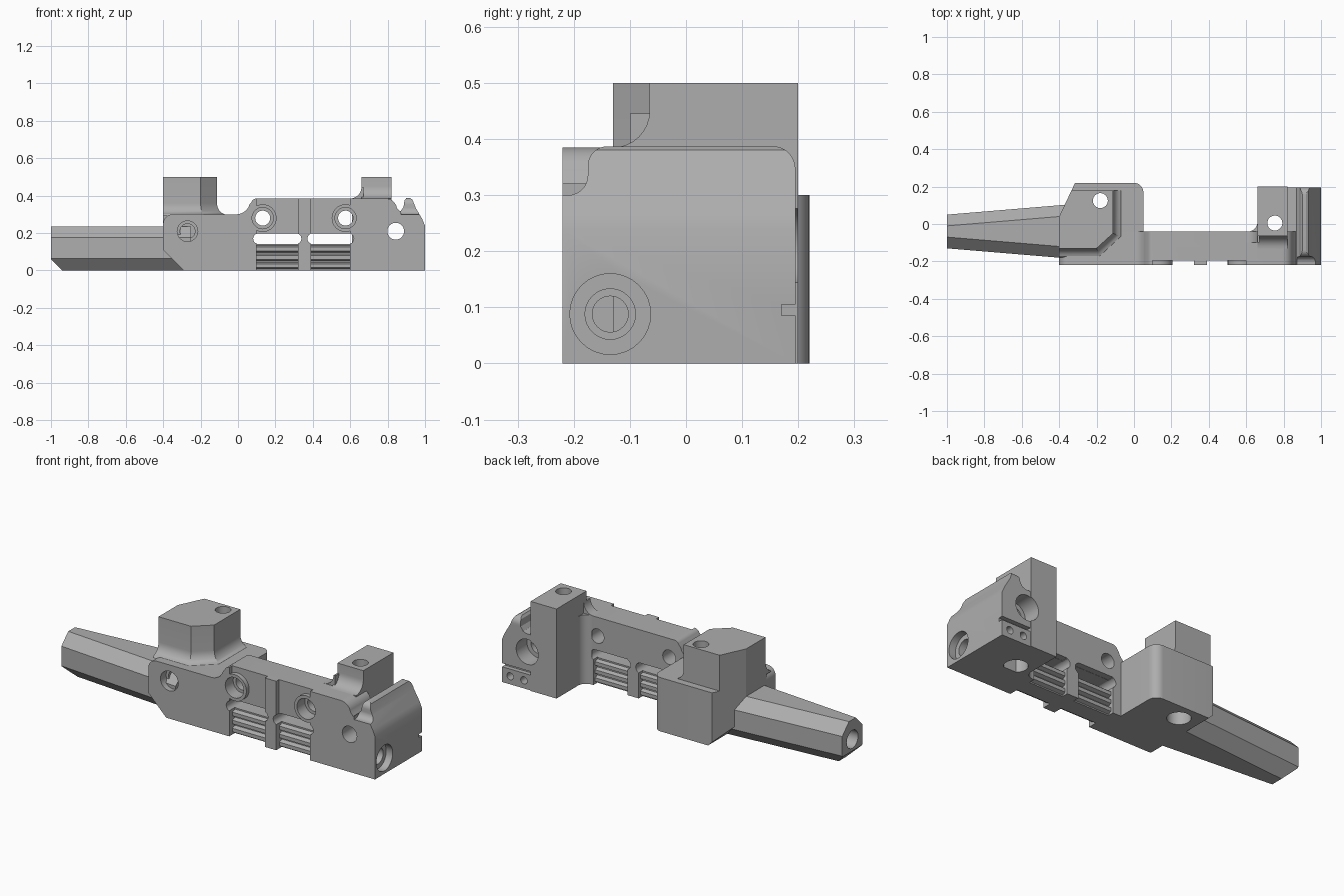
import bpy, bmesh, math

if "Cube" in bpy.data.objects:
    bpy.data.objects.remove(bpy.data.objects["Cube"])

grey = bpy.data.materials.new("plain_grey")
grey.use_nodes = True
colour = (0.42, 0.42, 0.42, 1)
grey.diffuse_color = colour
grey.node_tree.nodes["Principled BSDF"].inputs["Base Color"].default_value = colour


def loft(name, rings):
    """Closed solid through a stack of matching rings."""
    bm = bmesh.new()
    rows = [[bm.verts.new(p) for p in ring] for ring in rings]
    n = len(rows[0])
    for low, high in zip(rows, rows[1:]):
        for i in range(n):
            j = (i + 1) % n
            bm.faces.new((low[i], low[j], high[j], high[i]))
    bm.faces.new(rows[0])
    bm.faces.new(rows[-1])
    bmesh.ops.recalc_face_normals(bm, faces=bm.faces)
    mesh = bpy.data.meshes.new(name)
    bm.to_mesh(mesh)
    bm.free()
    mesh.materials.append(grey)
    ob = bpy.data.objects.new(name, mesh)
    bpy.context.collection.objects.link(ob)
    return ob


def prism(name, pts, axis, a, b):
    """Extrude a flat outline along an axis from a to b."""
    place = {"x": lambda p, t: (t, p[0], p[1]),
             "y": lambda p, t: (p[0], t, p[1]),
             "z": lambda p, t: (p[0], p[1], t)}[axis]
    return loft(name, [[place(p, t) for p in pts] for t in (a, b)])


def arc(cx, cy, r, start, end, steps=8):
    angles = [math.radians(start + (end - start) * i / steps) for i in range(steps + 1)]
    return [(cx + r * math.cos(t), cy + r * math.sin(t)) for t in angles]


def rod(name, axis, c, r, a, b):
    return prism(name, arc(c[0], c[1], r, 0, 348.75, 31), axis, a, b)


def box(name, x, y, z):
    return prism(name, [(x[0], z[0]), (x[1], z[0]), (x[1], z[1]), (x[0], z[1])], "y", *y)


def cut(cutter, *parts):
    """Subtract a cutter from each part, then discard it."""
    for part in parts:
        mod = part.modifiers.new("cut", "BOOLEAN")
        mod.operation = "DIFFERENCE"
        mod.solver = "EXACT"
        mod.object = cutter
        bpy.context.view_layer.objects.active = part
        bpy.ops.object.modifier_apply(modifier=mod.name)
    bpy.data.objects.remove(cutter)


# Front wall with stepped top
wall = prism("front_wall",
             [(-0.4, 0), (0.87, 0), (0.87, 0.31)]
             + arc(0.79, 0.325, 0.06, 10, 90)
             + arc(0.1, 0.355, 0.03, 90, 160, 5)
             + arc(-0.01, 0.375, 0.075, -15, -90)
             + arc(-0.35, 0.25, 0.05, 90, 180),
             "y", -0.22, -0.04)

# Rear body on the arm side
left_block = prism("rear_block",
                   [(-0.4, -0.14), (0.05, -0.14)] + arc(0, 0.17, 0.05, 0, 90)
                   + [(-0.315, 0.22), (-0.4, 0.04)], "z", 0, 0.3)

# Faceted tower flaring into the rear body
rings = []
for i in range(9):
    t = math.radians(90 * i / 8)
    o = 0.05 * (1 - math.sin(t))
    z = 0.29 if i == 0 else 0.3 + 0.06 * (1 - math.cos(t))
    rings.append((o, z))
rings.append((0, 0.5))
left_tower = loft("faceted_tower", [
    [(-0.4, -0.13 - o, z), (-0.2 + 0.4 * o, -0.13 - o, z), (-0.112 + o, -0.05 - 0.4 * o, z),
     (-0.112 + o, 0.18, z), (-0.334, 0.18, z), (-0.4, 0.04, z)] for o, z in rings])

# Tapered octagonal arm
def arm_ring(x):
    t = (x + 1) / 0.6
    front, back = -0.13 - 0.05 * t, 0.05 + 0.05 * t
    c = 0.06
    outline = [(front, 0.065), (front, 0.175), (front + c, 0.235), (back - c, 0.235),
               (back, 0.175), (back, 0.065), (back - c, 0), (front + c, 0)]
    return [(x, y, z) for y, z in outline]


arm = loft("tapered_arm", [arm_ring(-1), arm_ring(-0.25)])

# End block with raised rib
right_block = prism("end_block",
                    [(0.66, 0), (1, 0), (1, 0.24), (0.985, 0.275), (0.95, 0.335), (0.932, 0.38),
                     (0.92, 0.387), (0.9, 0.387), (0.89, 0.375), (0.885, 0.34), (0.87, 0.318),
                     (0.85, 0.31), (0.66, 0.31)], "y", -0.22, 0.195)

# Square tower with curved front foot
right_tower = prism("square_tower",
                    [(0.2, 0), (0.2, 0.5), (-0.065, 0.5)]
                    + arc(-0.13, 0.45, 0.065, 0, -90) + [(-0.13, 0)], "x", 0.66, 0.82)
prism("tower_side_fillet", [(0.67, 0.38)] + arc(0.6, 0.445, 0.06, -90, 0) + [(0.67, 0.445)],
      "y", -0.1, -0.04)
inner_fillet = prism("tower_inner_fillet",
                     [(0.67, -0.05)] + arc(0.61, 0.01, 0.05, -90, 0) + [(0.67, 0.01)],
                     "z", 0, 0.385)

# Rounded ends of the raised rib
cut(prism("rib_front_cutter", [(-0.3, 0.3), (-0.215, 0.3)] + arc(-0.21, 0.335, 0.035, -80, 0)
          + arc(-0.14, 0.352, 0.035, 180, 90) + [(-0.14, 0.6), (-0.3, 0.6)],
          "x", 0.872, 1.1), right_block)
cut(prism("rib_back_cutter", arc(0.155, 0.347, 0.04, 0, 90) + [(0.155, 0.6), (0.3, 0.6), (0.3, 0.347)],
          "x", 0.83, 1.1), right_block)

# Slanted undersides of the arm and its body
cut(prism("body_slant_cutter", [(-0.5, 0.21), (-0.5, -0.1), (-0.19, -0.1)], "y", -0.4, 0.4),
    wall, left_block)
cut(prism("tip_slant_cutter", [(-1.1, 0.16), (-1.1, -0.1), (-0.84, -0.1)], "y", -0.4, 0.4), arm)

# Wall bays with recesses, slots and ribs
for side, (x0, x1) in {"left": (0.1, 0.32), "right": (0.39, 0.6)}.items():
    cut(box("front_recess", (x0, x1), (-0.3, -0.195), (-0.1, 0.5)), wall)
    cut(box("lower_recess", (x0, x1), (-0.3, -0.17), (-0.1, 0.17)), wall)
    cut(box("back_recess", (x0, x1), (-0.075, 0.1), (-0.1, 0.2)), wall)
    slot = arc(x0 + 0.01, 0.17, 0.029, 90, 270) + arc(x1 - 0.01, 0.17, 0.029, -90, 90)
    cut(prism("slot_cutter", slot, "y", -0.4, 0.2), wall)
    for z in (0.025, 0.07, 0.115):
        for face, root, tip in (("front", -0.165, -0.193), ("back", -0.08, -0.055)):
            prism(f"{side}_{face}_rib",
                  [(root, z - 0.02), (tip, z - 0.01), (tip, z + 0.01), (root, z + 0.02)],
                  "x", x0, x1)

# Round bosses with counterbored through holes
for x in (0.132, 0.575):
    boss = rod("screw_boss", "y", (x, 0.28), 0.074, -0.22, -0.1)
    cut(rod("boss_hole", "y", (x, 0.28), 0.04, -0.4, 0.1), wall, boss)
    cut(rod("boss_counterbore", "y", (x, 0.28), 0.057, -0.4, -0.15), wall, boss)

# Front and back screw holes
cut(rod("blind_hole", "y", (-0.27, 0.21), 0.055, -0.4, -0.17), wall, left_block)
cut(rod("blind_core", "y", (-0.27, 0.21), 0.04, -0.4, -0.1), wall, left_block)
cut(rod("through_hole", "y", (0.843, 0.21), 0.045, -0.4, 0.4), wall, right_block, right_tower)
cut(rod("back_counterbore", "y", (0.843, 0.21), 0.07, 0.1, 0.4), right_block, right_tower)

# Vertical holes through both towers
cut(rod("tower_hole", "z", (-0.18, 0.125), 0.04, -0.1, 0.7), left_block, left_tower)
cut(rod("tower_counterbore", "z", (-0.18, 0.125), 0.06, -0.1, 0.08), left_block)
cut(rod("tower_hole", "z", (0.753, 0.005), 0.04, -0.1, 0.7), right_block, right_tower, inner_fillet)
cut(rod("tower_counterbore", "z", (0.753, 0.005), 0.06, -0.1, 0.08), right_block, right_tower)

# Stepped bore in the end face and bore in the arm tip
for r, depth in ((0.072, 0.96), (0.045, 0.9), (0.032, 0.78)):
    cut(rod("end_bore", "x", (-0.135, 0.088), r, depth, 1.1), right_block, wall)
cut(rod("tip_bore", "x", (-0.04, 0.125), 0.05, -1.1, -0.85), arm)

# Back groove and pin holes of the end block
cut(box("groove_cutter", (0.821, 1.1), (0.17, 0.4), (0.085, 0.105)), right_block)
for x in (0.865, 0.95):
    cut(rod("pin_hole", "y", (x, 0.045), 0.02, 0.13, 0.4), right_block)

# Smooth the round surfaces
bpy.ops.object.select_all(action="DESELECT")
for ob in bpy.context.collection.objects:
    if ob.type == "MESH" and ob.data.materials and ob.data.materials[0] == grey:
        ob.select_set(True)
        bpy.context.view_layer.objects.active = ob
bpy.ops.object.shade_smooth_by_angle(angle=math.radians(25))
